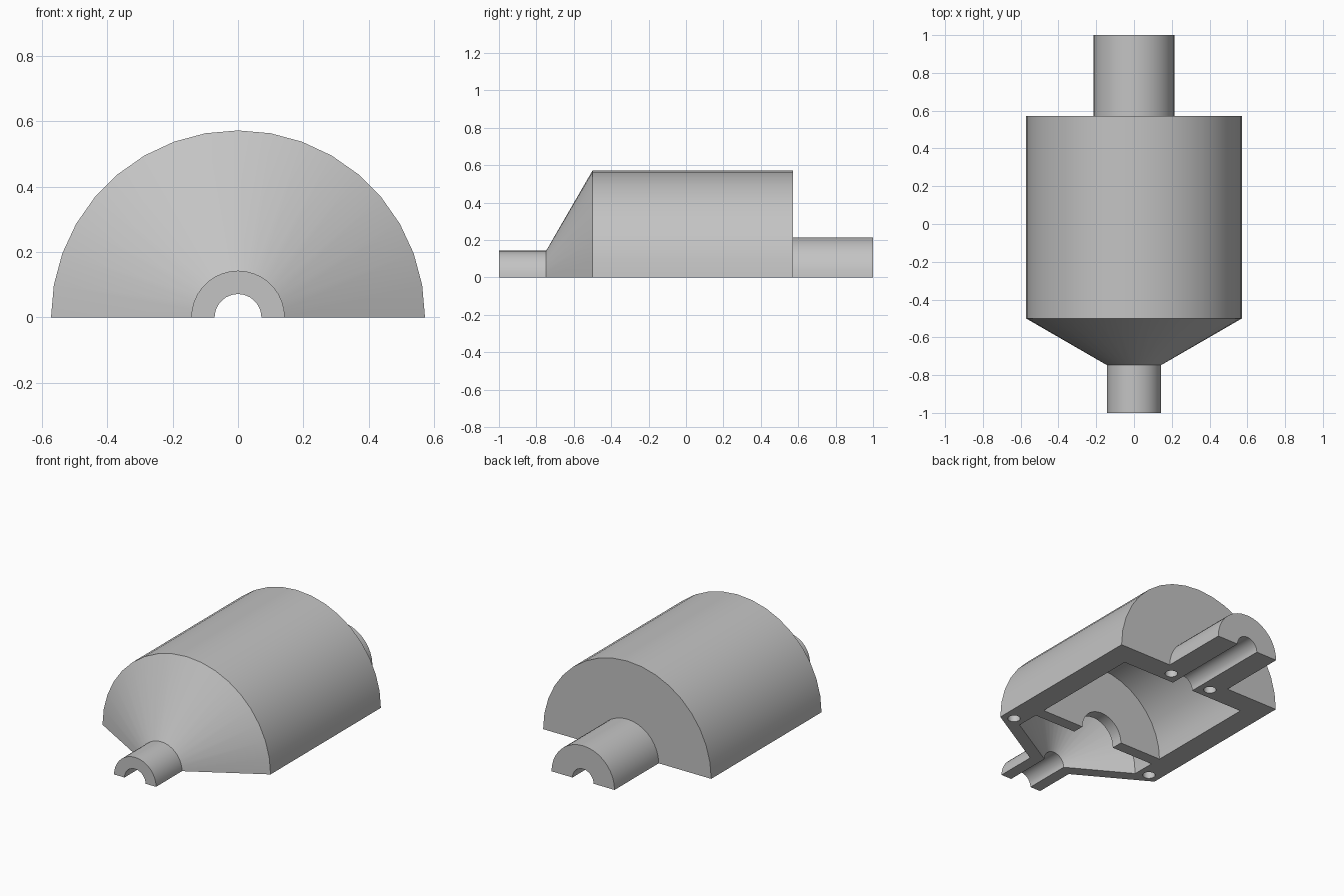
import bpy
import bmesh
import math
from mathutils import Matrix, Vector

cube = bpy.data.objects.get("Cube")
if cube:
    bpy.data.objects.remove(cube, do_unlink=True)

UNIT = 1 / 28      # the part is laid out on a grid of 28 steps per unit
SLOPE = math.tan(math.radians(30))

# Plain grey material
grey = bpy.data.materials.new("plain_grey")
grey.use_nodes = True
colour = (0.55, 0.55, 0.55, 1)
grey.diffuse_color = colour
grey.node_tree.nodes["Principled BSDF"].inputs["Base Color"].default_value = colour


def make_object(name, bm):
    bmesh.ops.recalc_face_normals(bm, faces=bm.faces)
    mesh = bpy.data.meshes.new(name)
    bm.to_mesh(mesh)
    bm.free()
    mesh.materials.append(grey)
    obj = bpy.data.objects.new(name, mesh)
    bpy.context.collection.objects.link(obj)
    return obj


def half_turned(name, profile, steps):
    """Sweep a closed (radius, y) section half a turn over the y axis."""
    bm = bmesh.new()
    rings = []
    for i in range(steps + 1):
        a = math.pi * i / steps
        rings.append([bm.verts.new(Vector((r * math.cos(a), y, r * math.sin(a))) * UNIT)
                      for r, y in profile])
    n = len(profile)
    for a, b in zip(rings, rings[1:]):
        for j in range(n):
            k = (j + 1) % n
            bm.faces.new((a[j], a[k], b[k], b[j]))
    bm.faces.new(rings[0])
    bm.faces.new(rings[-1])
    return make_object(name, bm)


# Section of the wall: outside from front to back, then inside to the front
outside = [(4, -28), (4, -14 - 12 * SLOPE), (16, -14), (16, 16), (6, 16), (6, 28)]
rear_bore = [(2, 28), (2, 12), (12, 12)]
divider = [(12, -8), (4, -8), (4, -10), (12, -10)]
front_bore = [(12, -14), (2, -14 - 10 * SLOPE), (2, -28)]
housing = half_turned("housing_half", outside + rear_bore + divider + front_bore, 18)

# Four blind locating holes in the flat joint face
bm = bmesh.new()
for x, y in ((14, -13), (4, 14)):
    for side in (-1, 1):
        bmesh.ops.create_cone(bm, cap_ends=True, segments=24, radius1=UNIT,
                              radius2=UNIT, depth=4 * UNIT,
                              matrix=Matrix.Translation((side * x * UNIT, y * UNIT, 0)))
cutter = make_object("locating_hole_cutter", bm)
cutter.hide_render = True

cut = housing.modifiers.new("locating_holes", 'BOOLEAN')
cut.operation = 'DIFFERENCE'
cut.solver = 'EXACT'
cut.object = cutter

bpy.ops.object.select_all(action='DESELECT')
housing.select_set(True)
bpy.context.view_layer.objects.active = housing
bpy.ops.object.modifier_apply(modifier=cut.name)
bpy.data.objects.remove(cutter, do_unlink=True)
bpy.ops.object.shade_smooth_by_angle(angle=math.radians(25))
